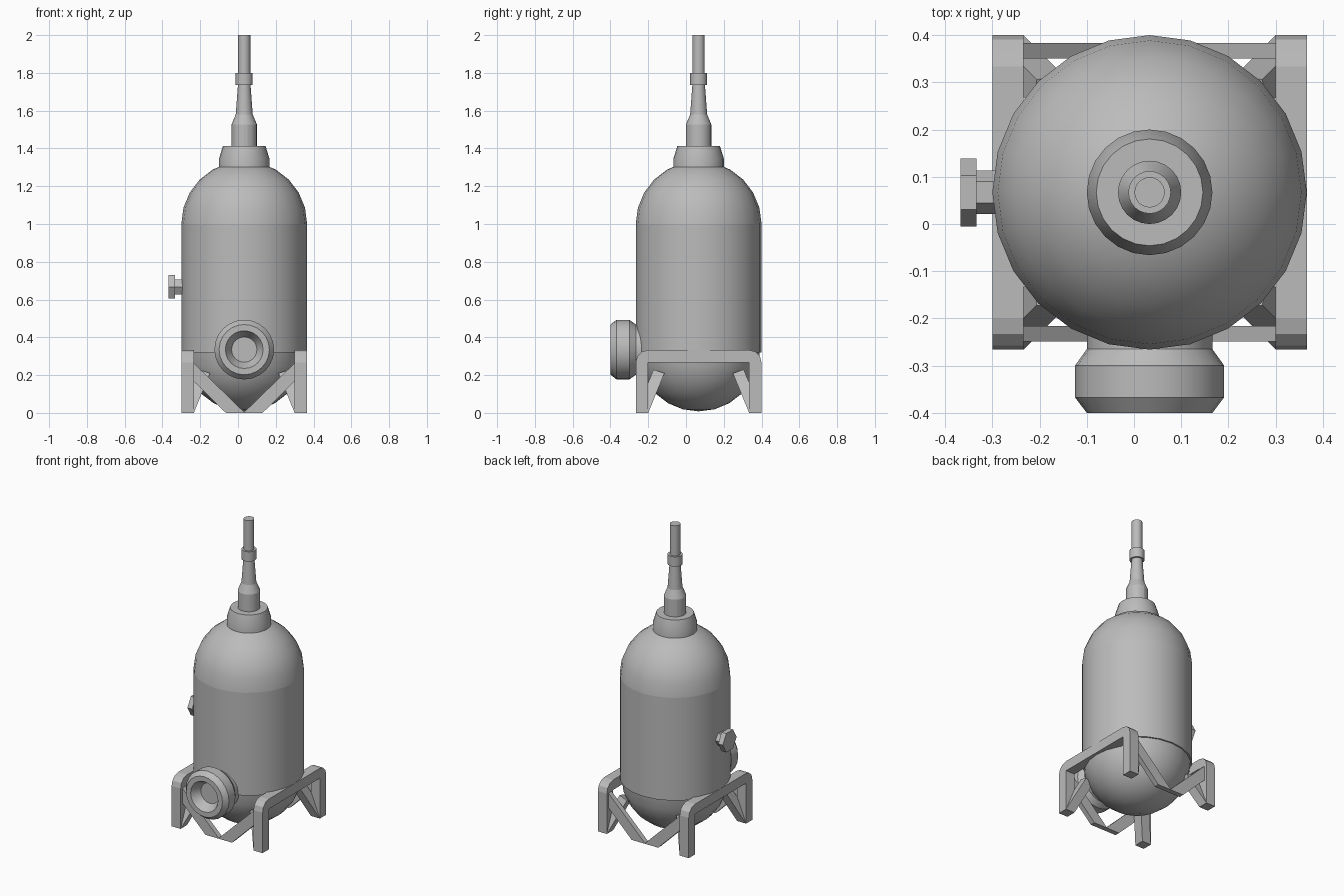
import bpy, bmesh
from math import sin, cos, pi, radians
from mathutils import Matrix, Vector

cube = bpy.data.objects.get("Cube")
if cube:
    bpy.data.objects.remove(cube, do_unlink=True)

GREY = bpy.data.materials.new("plain grey")
GREY.use_nodes = True
GREY.diffuse_color = (0.5, 0.5, 0.5, 1)
GREY.node_tree.nodes["Principled BSDF"].inputs["Base Color"].default_value = (0.5, 0.5, 0.5, 1)

CX, CY = 0.033, 0.067      # tank axis
R = 0.333                  # tank radius


def finish(name, bm, angle=None):
    bmesh.ops.recalc_face_normals(bm, faces=bm.faces)
    mesh = bpy.data.meshes.new(name)
    bm.to_mesh(mesh)
    bm.free()
    mesh.materials.append(GREY)
    obj = bpy.data.objects.new(name, mesh)
    bpy.context.collection.objects.link(obj)
    if angle:
        bpy.ops.object.select_all(action='DESELECT')
        obj.select_set(True)
        bpy.context.view_layer.objects.active = obj
        bpy.ops.object.shade_smooth_by_angle(angle=radians(angle))
    return obj


def lathe(name, profile, origin=(CX, CY, 0), turn=None, sides=24, angle=30):
    """Revolve (radius, height) pairs about z, then turn and move."""
    bm = bmesh.new()
    rings = []
    for r, h in profile:
        count = sides if r > 0 else 1
        rings.append([bm.verts.new((r * cos(2 * pi * i / sides), r * sin(2 * pi * i / sides), h))
                      for i in range(count)])
    for a, b in zip(rings, rings[1:]):
        for i in range(sides):
            j = (i + 1) % sides
            quad = [a[i % len(a)], a[j % len(a)], b[j % len(b)], b[i % len(b)]]
            bm.faces.new(list(dict.fromkeys(quad)))
    for ring in (rings[0], rings[-1]):
        if len(ring) > 1:
            bm.faces.new(ring)
    bm.transform(Matrix.Translation(origin) @ (turn or Matrix()))
    return finish(name, bm, angle)


def prism(name, outline, offset):
    """Extrude a closed 3D outline along an offset vector."""
    bm = bmesh.new()
    face = bm.faces.new([bm.verts.new(p) for p in outline])
    out = bmesh.ops.extrude_face_region(bm, geom=[face], use_keep_orig=True)
    moved = [v for v in out["geom"] if isinstance(v, bmesh.types.BMVert)]
    bmesh.ops.translate(bm, verts=moved, vec=Vector(offset))
    return finish(name, bm)


def arc(radius, z, start, end, steps=6):
    angles = [radians(start + (end - start) * i / steps) for i in range(steps + 1)]
    return [(max(0, radius * cos(t)) if abs(cos(t)) > 1e-6 else 0, z + radius * sin(t)) for t in angles]


# Tank: barrel with domed ends
lathe("tank_barrel", [(R, 0.32), (R, 1.0)])
lathe("tank_top_dome", arc(R, 1.0, 0, 90), angle=40)
lathe("tank_bottom_dome", arc(0.325, 0.333, 0, -90), angle=40)

# Neck, nozzle and tip on top
lathe("neck_collar", [(0.133, 1.28), (0.133, 1.347), (0.113, 1.413)])
lathe("nozzle", [(0.067, 1.40), (0.067, 1.527), (0.045, 1.58), (0.033, 1.74)], angle=15)
lathe("nozzle_ring", [(0.045, 1.735), (0.045, 1.80)])
lathe("nozzle_tip", [(0.032, 1.79), (0.032, 2.0)])

# Round port on the front, with a tapered recess
lathe("front_port",
      [(0.133, -0.1), (0.133, 0.265), (0.158, 0.30), (0.158, 0.367), (0.133, 0.4), (0.1, 0.4), (0.067, 0.34)],
      (CX, 0, 0.335), Matrix.Rotation(pi / 2, 4, 'X'), angle=25)

# Six-sided valve on the right
to_side = Matrix.Rotation(-pi / 2, 4, 'Y') @ Matrix.Rotation(pi / 2, 4, 'Z')
lathe("valve_stem", [(0.046, 0.27), (0.046, 0.335)], (0, CY, 0.667), to_side, 6, None)
lathe("valve_knob", [(0.072, 0.333), (0.072, 0.367)], (0, CY, 0.667), to_side, 6, None)

# Support frame
HALF, W, H = 0.333, 0.066, 0.333
for side, sx in (("right", -1), ("left", 1)):
    # Arched side rail with rounded shoulders
    shoulder = [(HALF - W + W * cos(t), H - W + W * sin(t)) for t in (pi / 6 * i for i in range(4))]
    half = [(HALF - W, H - W), (HALF - W, 0), (HALF, 0)] + shoulder
    loop = half + [(-y, z) for y, z in reversed(half)]
    prism(side + "_rail", [(CX + sx * HALF, CY + y, z) for y, z in loop], (-sx * W, 0, 0))

    # Leaning braces from each foot up to the tank
    for end, sy in (("front", -1), ("back", 1)):
        base = [(HALF - W * a, HALF - W * b) for a, b in ((0, 0), (1, 0), (1, 1), (0, 1))]
        lean = 0.41
        bm = bmesh.new()
        low = [bm.verts.new((CX + sx * x, CY + sy * y, 0)) for x, y in base]
        high = []
        for x, y in base:
            z = 0.19 + 0.3 * (x + y - 2 * (HALF - W))
            high.append(bm.verts.new((CX + sx * (x - lean * z), CY + sy * (y - lean * z), z)))
        bm.faces.new(low)
        bm.faces.new(high)
        for i in range(4):
            j = (i + 1) % 4
            bm.faces.new((low[i], low[j], high[j], high[i]))
        finish(f"{end}_{side}_brace", bm)

# V-shaped cross struts between the rails
T = 0.033
for end, sy in (("front", -1), ("back", 1)):
    vee = [(-0.27, 0.267), (0, 0.004), (0.27, 0.267), (0.27, 0.17), (0.097, 0), (-0.097, 0), (-0.27, 0.17)]
    prism(end + "_strut", [(CX + x, CY + sy * 0.316, z) for x, z in vee], (0, -sy * T, 0))
